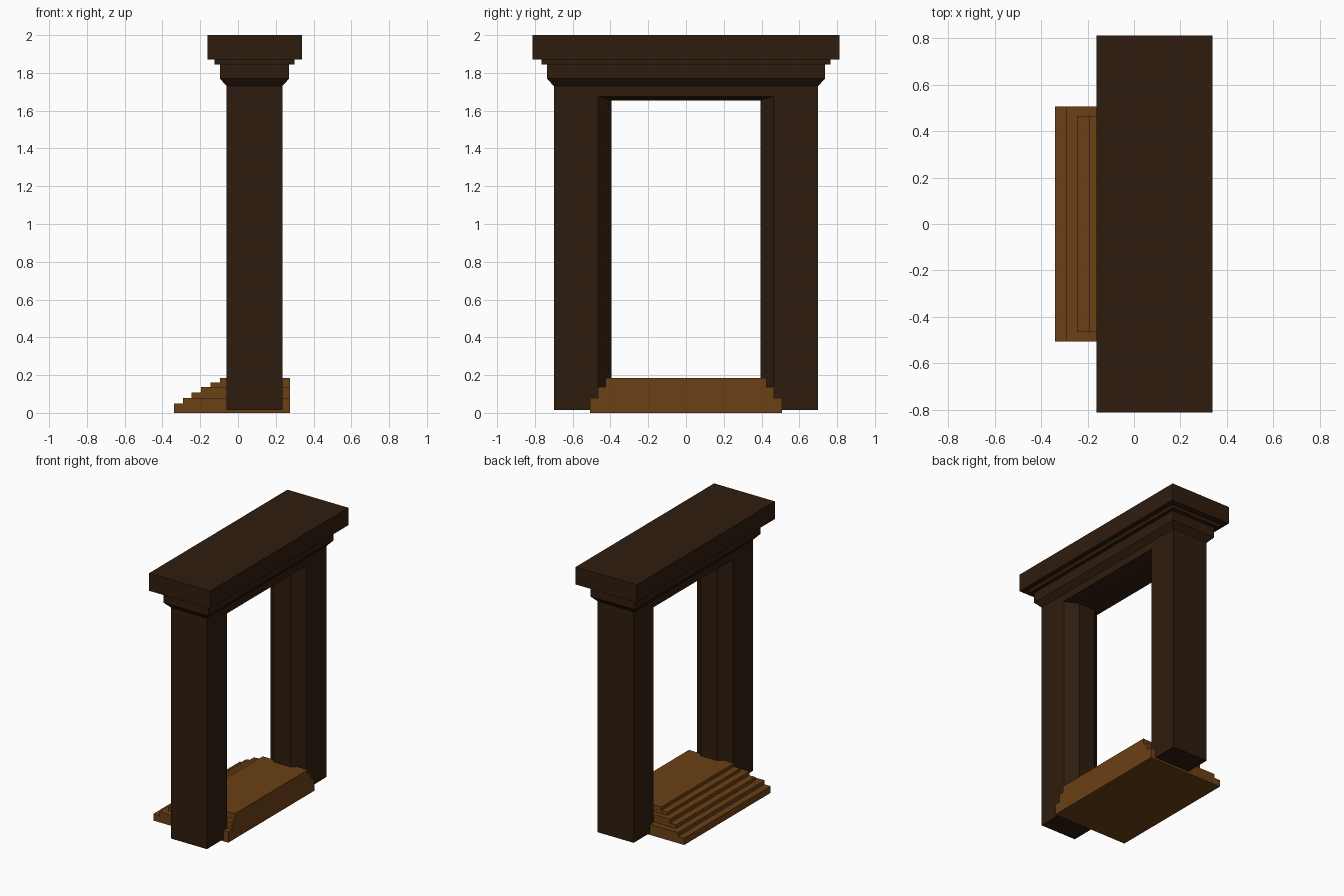
import bpy, bmesh

if "Cube" in bpy.data.objects:
    bpy.data.objects.remove(bpy.data.objects["Cube"])


def material(name, rgb):
    m = bpy.data.materials.new(name)
    m.diffuse_color = (*rgb, 1)
    m.use_nodes = True
    m.node_tree.nodes["Principled BSDF"].inputs["Base Color"].default_value = m.diffuse_color
    return m


DARK = material("dark_wood", (0.028, 0.012, 0.0045))
LIGHT = material("step_wood", (0.147, 0.051, 0.008))


def loft(name, rings, mat):
    """Solid skinned through rings that have equal point counts."""
    bm = bmesh.new()
    loops = [[bm.verts.new(p) for p in ring] for ring in rings]
    n = len(loops[0])
    for a, b in zip(loops, loops[1:]):
        for i in range(n):
            j = (i + 1) % n
            bm.faces.new((a[i], a[j], b[j], b[i]))
    bm.faces.new(loops[0][::-1])
    bm.faces.new(loops[-1])
    bmesh.ops.recalc_face_normals(bm, faces=bm.faces)
    me = bpy.data.meshes.new(name)
    bm.to_mesh(me)
    bm.free()
    me.materials.append(mat)
    ob = bpy.data.objects.new(name, me)
    bpy.context.collection.objects.link(ob)
    return ob


def rect(x0, x1, y, z):
    return [(x0, -y, z), (x1, -y, z), (x1, y, z), (x0, y, z)]


X0, X1 = -0.06, 0.235      # frame depth
B0, B1 = 0.02, 0.155       # flat part between the splayed edges

# Pillars with splayed inner jambs
for side, s in (("left", -1), ("right", 1)):
    plan = [(X0, .70), (X0, .465), (B0, .395), (B1, .395), (X1, .465), (X1, .70)]
    loft(side + "_pillar", [[(x, s * y, z) for x, y in plan] for z in (0.015, 1.73)], DARK)

# Lintel with splayed underside
section = [(X0, 1.73), (X0, 1.675), (B0, 1.655), (B1, 1.655), (X1, 1.675), (X1, 1.73)]
loft("lintel", [[(x, y, z) for x, z in section] for y in (-.465, .465)], DARK)

# Stepped cornice: (outward offset from the frame, height)
cornice = [(0, 1.73), (.036, 1.77), (.036, 1.845), (.065, 1.845),
           (.065, 1.87), (.1025, 1.87), (.1025, 2.0)]
cornice[-2:] = [(.1025, 1.87), (.1025, 2.0)]
rings = []
for o, z in cornice:
    y = .70 + (o if o < .1 else .112)
    rings.append(rect(X0 - o, X1 + o, y, z))
loft("cornice", rings, DARK)

# Stairs: three tiers of two steps each, (half width, floor, tread, top, lower front, upper front)
tiers = [(.507, 0, .05, .08, -.34, -.29),
         (.465, .08, .108, .137, -.245, -.195),
         (.427, .137, .16, .185, -.145, -.095)]
for i, (w, z0, z1, z2, xa, xb) in enumerate(tiers):
    side = [(xa, z0), (.275, z0), (.275, z2), (xb, z2), (xb, z1), (xa, z1)]
    loft(f"stair_tier_{i + 1}", [[(x, y, z) for x, z in side] for y in (-w, w)], LIGHT)
